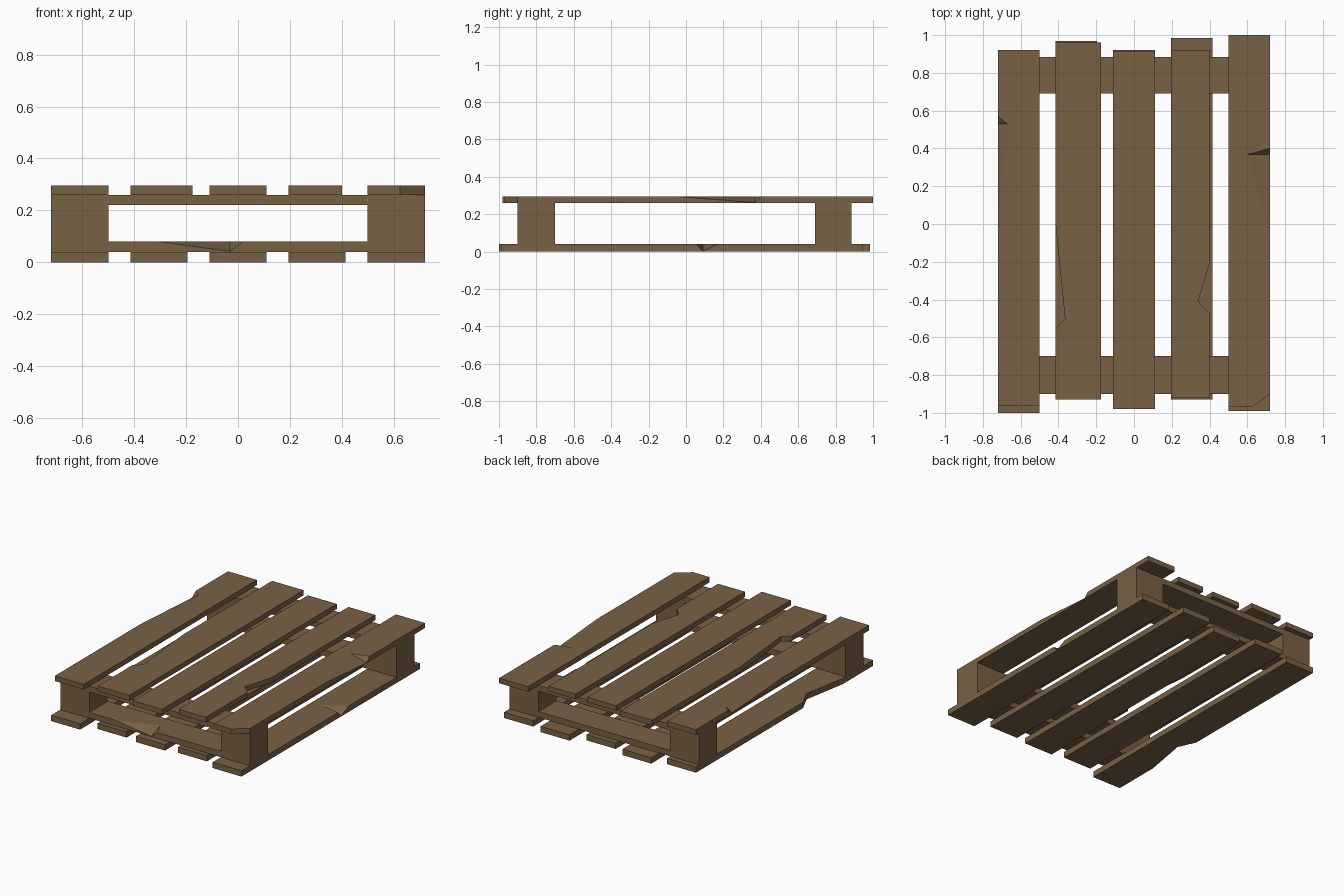
import bpy, bmesh
from mathutils import Vector

if "Cube" in bpy.data.objects:
    bpy.data.objects.remove(bpy.data.objects["Cube"])

wood = bpy.data.materials.new("weathered brown wood")
wood.diffuse_color = (0.19, 0.12, 0.06, 1)
wood.use_nodes = True
wood.node_tree.nodes["Principled BSDF"].inputs["Base Color"].default_value = wood.diffuse_color


def finish(name, bm):
    bmesh.ops.recalc_face_normals(bm, faces=bm.faces[:])
    me = bpy.data.meshes.new(name)
    bm.to_mesh(me)
    bm.free()
    me.materials.append(wood)
    ob = bpy.data.objects.new(name, me)
    bpy.context.collection.objects.link(ob)
    return ob


def extrude(bm, depth):
    out = bmesh.ops.extrude_face_region(bm, geom=bm.faces[:])["geom"]
    verts = [v for v in out if isinstance(v, bmesh.types.BMVert)]
    bmesh.ops.translate(bm, verts=verts, vec=depth)


def plank(name, x0, x1, y0, y1, z0, z1, left=(), right=(), corner=()):
    """Flat board; left / right are split-out notches, corner replaces the front right."""
    outline = [(x0, y0)] + (list(corner) or [(x1, y0)]) + list(right) + [(x1, y1), (x0, y1)] + list(left)
    bm = bmesh.new()
    bm.faces.new([bm.verts.new((x, y, z0)) for x, y in outline])
    extrude(bm, (0, 0, z1 - z0))
    return finish(name, bm)


def frame(name, y0, y1):
    """End frame: two blocks joined by an upper and a lower rail, one solid ring."""
    bm = bmesh.new()

    def ring(x, za, zb):
        return [bm.verts.new((sx * x, y0, z))
                for sx, z in ((-1, za), (1, za), (1, zb), (-1, zb))]
    outer, inner = ring(0.72, 0.04, 0.26), ring(0.5, 0.08, 0.22)
    for i in range(4):
        j = (i + 1) % 4
        bm.faces.new((outer[i], outer[j], inner[j], inner[i]))
    extrude(bm, (0, y1 - y0, 0))
    return finish(name, bm)


def gouge(target, inner, a, b, low):
    """Cut a splintered wedge from an upper edge: a and b on the edge, low on the side."""
    inner = Vector(inner)
    pts = [inner + (Vector(p) - inner) * 1.5 for p in (inner, a, b)]
    up = [p + Vector((0, 0, 0.03)) for p in pts]
    pts += up + [inner + (Vector(low) - inner) * 1.5]
    bm = bmesh.new()
    for p in pts:
        bm.verts.new(p)
    bmesh.ops.convex_hull(bm, input=bm.verts[:])
    cutter = finish(target.name + "_cutter", bm)
    cutter.hide_render = True
    cutter.hide_viewport = True
    cutter.display_type = 'WIRE'
    mod = target.modifiers.new("splinter", 'BOOLEAN')
    mod.operation = 'DIFFERENCE'
    mod.solver = 'EXACT'
    mod.object = cutter


# End frames
front = frame("front_frame", -0.9, -0.7)
frame("back_frame", 0.69, 0.885)
gouge(front, (-0.03, -0.8, 0.08), (-0.31, -0.9, 0.08), (0.02, -0.9, 0.08), (-0.03, -0.9, 0.042))

# Top deck boards: x range, y range, damage
T0, T1 = 0.26, 0.295
top = [
    (-0.72, -0.5, -0.96, 0.92, {}),
    (-0.415, -0.175, -0.93, 0.962,
     dict(left=[(-0.415, 0.0), (-0.365, -0.505), (-0.415, -0.555)])),
    (-0.11, 0.11, -0.98, 0.915, {}),
    (0.195, 0.4, -0.92, 0.92,
     dict(right=[(0.4, -0.47), (0.34, -0.41), (0.4, -0.21)])),
    (0.5, 0.72, -0.97, 1.0, dict(corner=[(0.625, -0.97), (0.72, -0.9)])),
]
tops = [plank(f"top_board_{i + 1}", x0, x1, y0, y1, T0, T1, **kw)
        for i, (x0, x1, y0, y1, kw) in enumerate(top)]
gouge(tops[0], (-0.67, 0.53, T1), (-0.72, -0.03, T1), (-0.72, 0.57, T1), (-0.72, 0.53, 0.262))
gouge(tops[4], (0.6, 0.368, T1), (0.72, -0.06, T1), (0.72, 0.4, T1), (0.72, 0.368, 0.262))

# Bottom deck boards
bottom = [
    (-0.72, -0.5, -1.0, 0.92,
     dict(left=[(-0.72, -0.24), (-0.665, -0.36), (-0.72, -0.67)])),
    (-0.415, -0.195, -0.93, 0.97, {}),
    (-0.11, 0.11, -0.95, 0.92, {}),
    (0.195, 0.415, -0.93, 0.985, {}),
    (0.5, 0.72, -0.99, 0.945, {}),
]
bottoms = [plank(f"bottom_board_{i + 1}", x0, x1, y0, y1, 0, 0.04, **kw)
           for i, (x0, x1, y0, y1, kw) in enumerate(bottom)]
gouge(bottoms[4], (0.57, 0.09, 0.04), (0.72, 0.055, 0.04), (0.72, 0.17, 0.04), (0.72, 0.09, 0.003))
